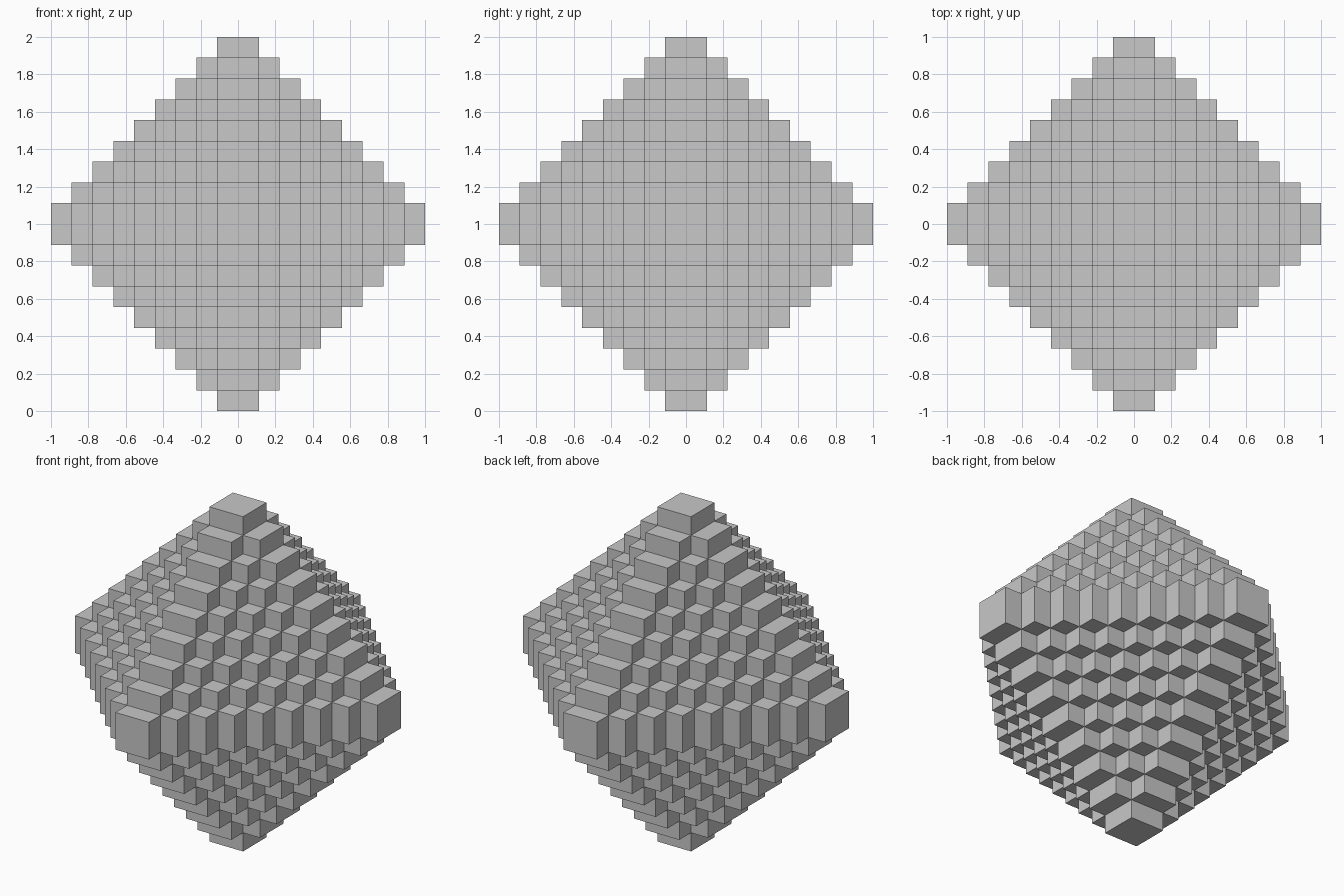
import bpy
import bmesh
from itertools import product
from mathutils import Vector

STEPS = 8                # rings of steps around the centre block
UNIT = 1 / (STEPS + 1)   # size of one step

if "Cube" in bpy.data.objects:
    bpy.data.objects.remove(bpy.data.objects["Cube"], do_unlink=True)

grey = bpy.data.materials.new("light grey")
grey.use_nodes = True
colour = (0.58, 0.58, 0.58, 1)
grey.diffuse_color = colour
grey.node_tree.nodes["Principled BSDF"].inputs["Base Color"].default_value = colour


def filled(cell):
    return sum(abs(c) for c in cell) <= STEPS


def bounds(c):
    """Low and high edge of a cell; the centre cell is two units wide."""
    return (c - (c <= 0)) * UNIT, (c + (c >= 0)) * UNIT


def add_side(bm, cell, axis, sign):
    """Add the outward face of a cell along one axis."""
    u, v = (axis + 1) % 3, (axis + 2) % 3
    corners = []
    for a, b in ((0, 0), (1, 0), (1, 1), (0, 1)):
        p = Vector((0, 0, 1))
        p[axis] += bounds(cell[axis])[sign > 0]
        p[u] += bounds(cell[u])[a]
        p[v] += bounds(cell[v])[b]
        corners.append(bm.verts.new(p))
    bm.faces.new(corners if sign > 0 else corners[::-1])


# Stepped octahedron: only the exposed sides of the blocks
bm = bmesh.new()
span = range(-STEPS, STEPS + 1)
for cell in filter(filled, product(span, repeat=3)):
    for axis, sign in product(range(3), (-1, 1)):
        neighbour = list(cell)
        neighbour[axis] += sign
        if not filled(neighbour):
            add_side(bm, cell, axis, sign)
bmesh.ops.remove_doubles(bm, verts=bm.verts, dist=UNIT / 100)

mesh = bpy.data.meshes.new("stepped_octahedron")
bm.to_mesh(mesh)
bm.free()
mesh.materials.append(grey)
body = bpy.data.objects.new("stepped_octahedron", mesh)
bpy.context.collection.objects.link(body)
